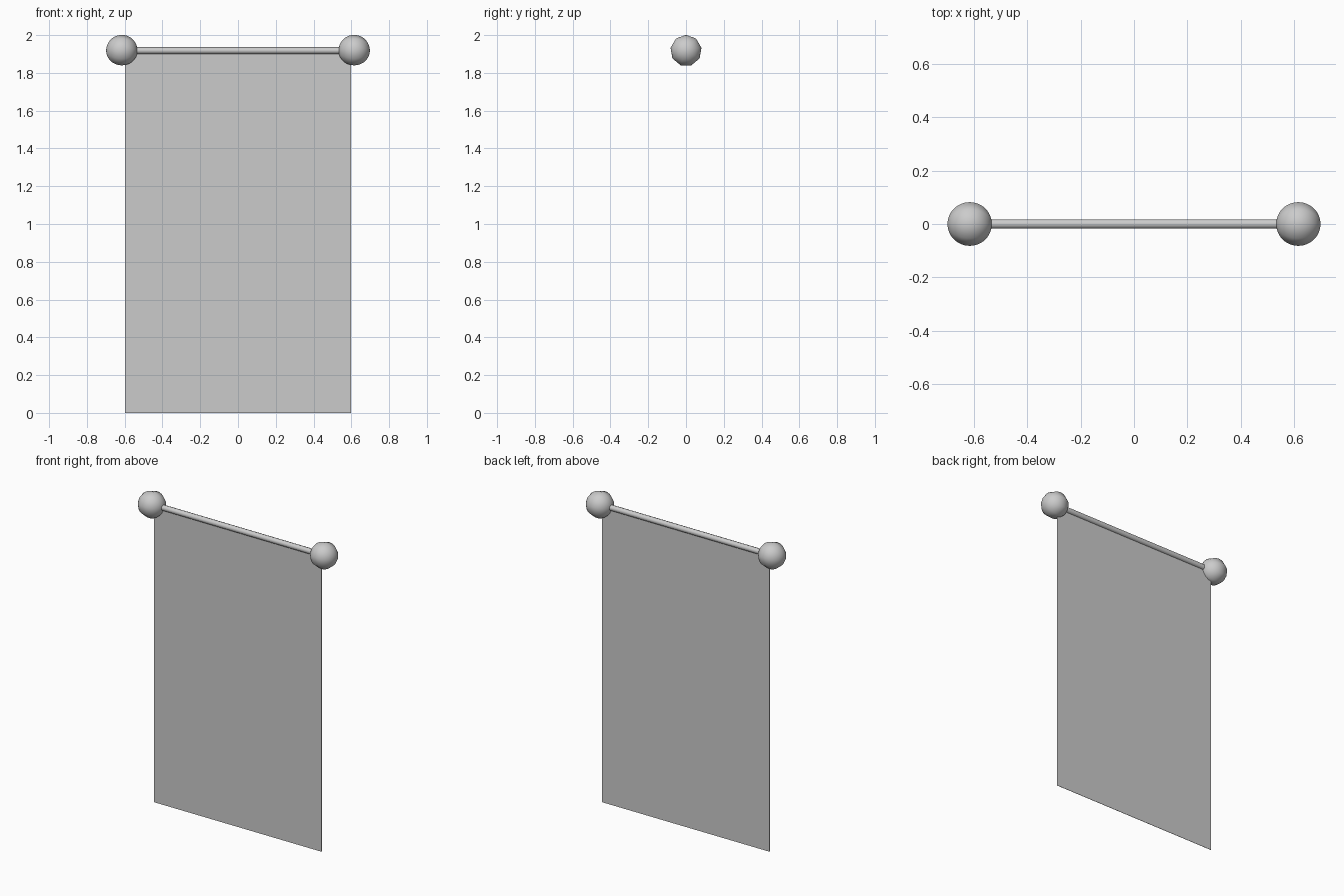
import bpy
from math import radians, pi

if "Cube" in bpy.data.objects:
    bpy.data.objects.remove(bpy.data.objects["Cube"])

ROD_Z = 1.918
SIDES = 9


def finish(obj, name, angle=50):
    obj.name = name
    bpy.ops.object.transform_apply(location=False, rotation=True, scale=True)
    bpy.ops.object.shade_smooth_by_angle(angle=radians(angle))


# Hanging cloth: a very thin sheet dropping from the rod
bpy.ops.mesh.primitive_cube_add(size=1, location=(0, 0, ROD_Z / 2))
cloth = bpy.context.object
cloth.scale = (1.195, 0.002, ROD_Z)
finish(cloth, "banner_cloth", 30)

# Horizontal rod, one corner pointing up
bpy.ops.mesh.primitive_cylinder_add(vertices=SIDES, radius=0.018, depth=1.22,
                                    location=(0, 0, ROD_Z), rotation=(0, pi / 2, 0))
rod = bpy.context.object
rod.rotation_euler = (pi / 2, 0, pi / 2)
finish(rod, "rod")

# Ball finials with their poles along the rod
for side, name in ((-1, "left_finial"), (1, "right_finial")):
    bpy.ops.mesh.primitive_uv_sphere_add(segments=SIDES, ring_count=24, radius=0.083,
                                         location=(side * 0.615, 0, ROD_Z),
                                         rotation=(pi / 2, 0, pi / 2))
    finish(bpy.context.object, name)
